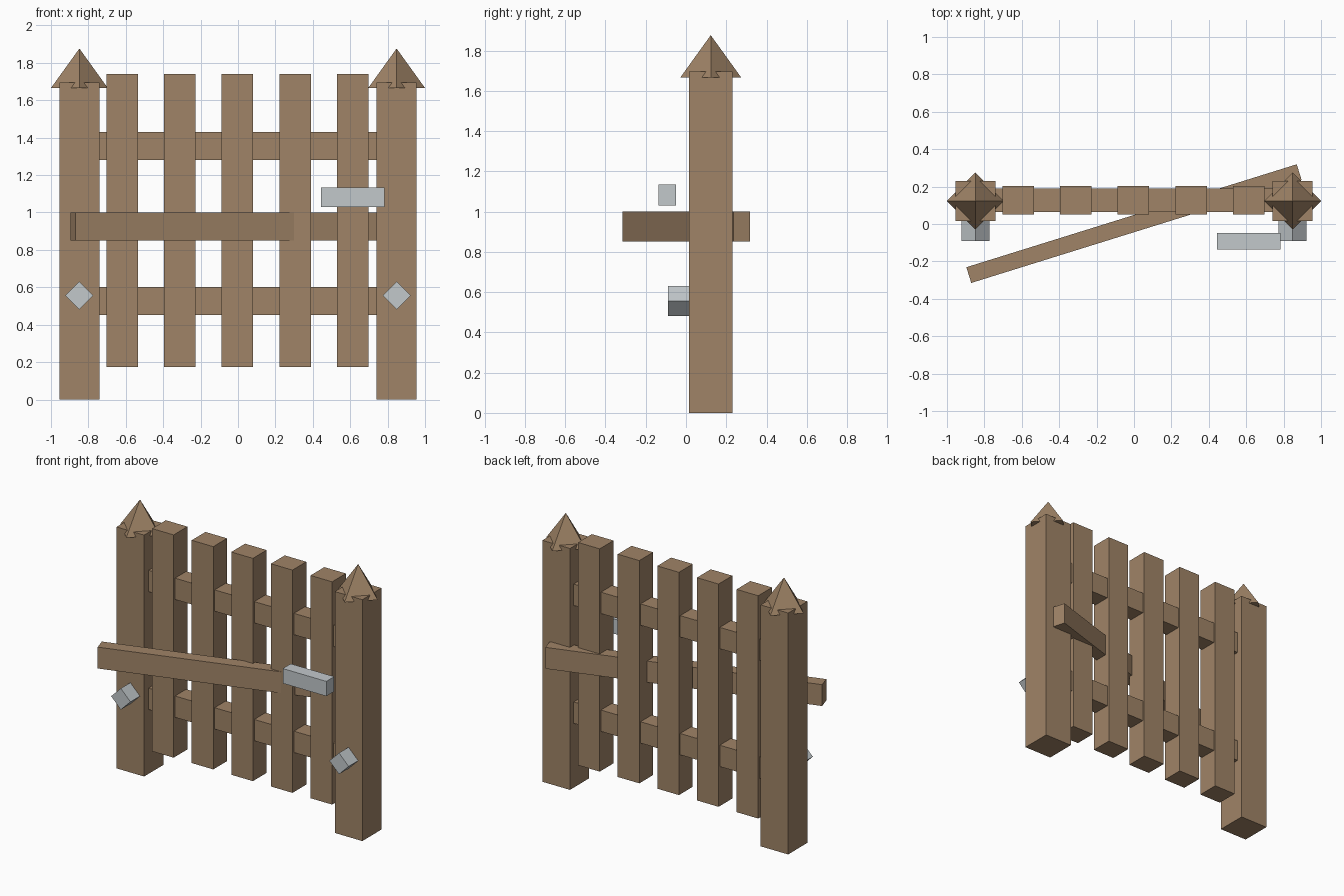
import bpy, math

cube = bpy.data.objects.get("Cube")
if cube:
    bpy.data.objects.remove(cube, do_unlink=True)


def make_material(name, rgb):
    mat = bpy.data.materials.new(name)
    mat.use_nodes = True
    mat.diffuse_color = (*rgb, 1)
    mat.node_tree.nodes["Principled BSDF"].inputs["Base Color"].default_value = (*rgb, 1)
    return mat


wood = make_material("brown wood", (0.35, 0.23, 0.135))
metal = make_material("pale metal", (0.54, 0.58, 0.60))


def finish(name, mat):
    obj = bpy.context.object
    obj.name = name
    obj.data.materials.append(mat)
    return obj


def box(name, centre, size, mat, rotation=(0, 0, 0)):
    bpy.ops.mesh.primitive_cube_add(size=1, location=centre, rotation=rotation)
    bpy.context.object.scale = size
    return finish(name, mat)


fence_y = 0.123

# Posts, pointed caps and turned square bolts
for side, sx in (("left", 1), ("right", -1)):
    x = sx * 0.848
    box(side + "_post", (x, fence_y, 0.848), (0.214, 0.214, 1.696), wood)
    bpy.ops.mesh.primitive_cone_add(vertices=4, radius1=0.152, radius2=0, depth=0.211,
                                    location=(x, fence_y, 1.771))
    finish(side + "_post_cap", wood)
    box(side + "_bolt", (x, -0.035, 0.556), (0.106, 0.11, 0.106), metal,
        (0, math.radians(45), 0))

# Upright slats
for i in range(5):
    box(f"slat_{i + 1}", ((i - 2) * 0.308 - 0.003, 0.126, 0.957), (0.168, 0.153, 1.565), wood)

# Fixed rails
for name, z in (("lower_rail", 0.527), ("upper_rail", 1.355)):
    box(name, (0, 0.127, z), (1.6, 0.124, 0.15), wood)

# Loose middle board swung out from the fence
box("swung_board", (0, 0.002, 0.926), (1.85, 0.088, 0.15), wood, (0, 0, math.radians(17.3)))

# Latch bar
box("latch_bar", (0.613, -0.093, 1.082), (0.338, 0.088, 0.104), metal)
